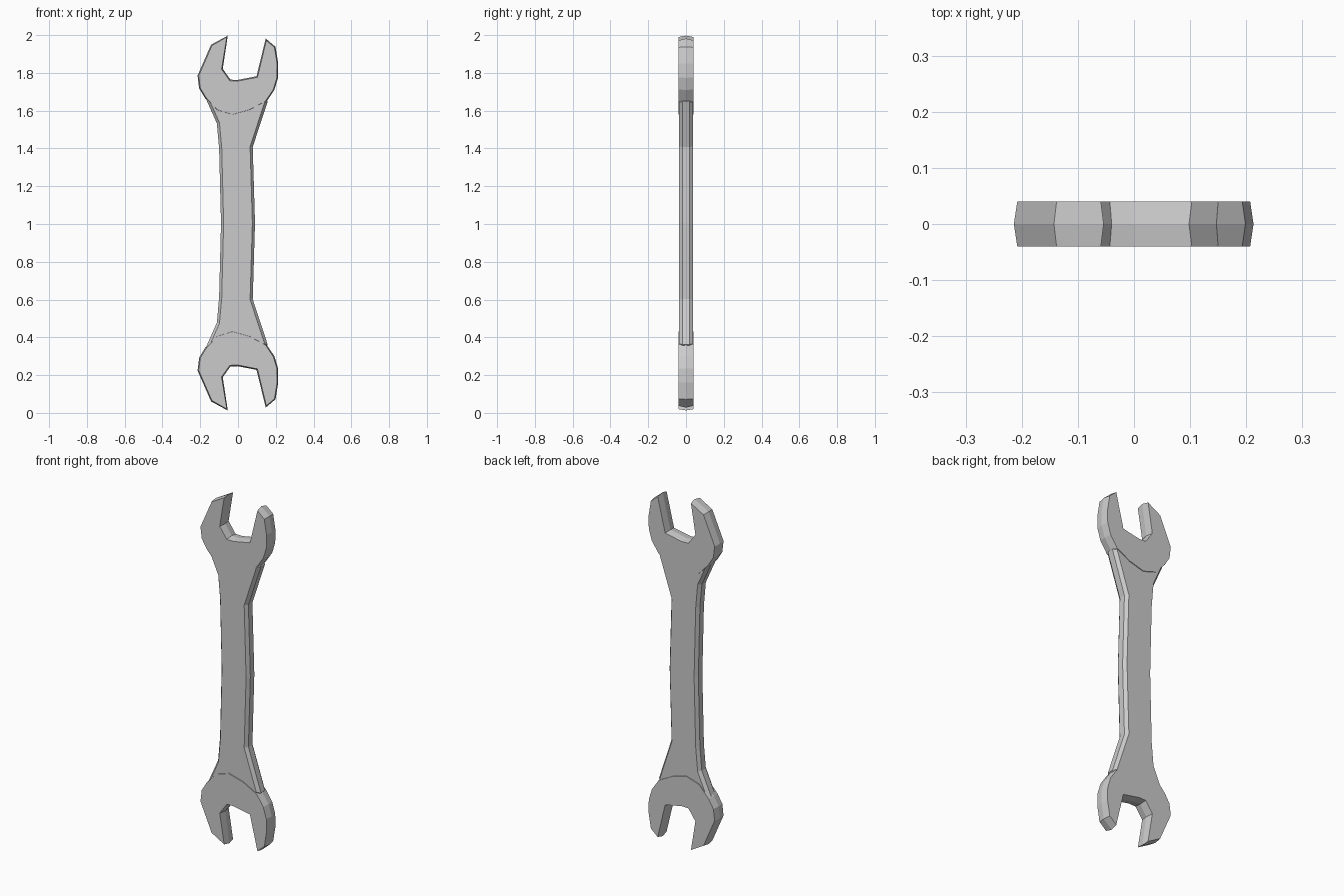
import bpy, bmesh
from mathutils import Vector

if "Cube" in bpy.data.objects:
    bpy.data.objects.remove(bpy.data.objects["Cube"])

MID = 1.005  # height of the mirror plane between the two ends


def offset_outline(pts, d):
    """Move a closed x/z outline outward by d with mitred corners."""
    n = len(pts)
    area = sum(pts[i][0] * pts[(i + 1) % n][1] - pts[(i + 1) % n][0] * pts[i][1] for i in range(n))
    s = 1 if area > 0 else -1
    out = []
    for i in range(n):
        p, a, b = Vector(pts[i]), Vector(pts[i - 1]), Vector(pts[(i + 1) % n])
        e1, e2 = (p - a).normalized(), (b - p).normalized()
        n1, n2 = Vector((e1.y, -e1.x)) * s, Vector((e2.y, -e2.x)) * s
        out.append(p + (n1 + n2) * (d / max(0.6, 1 + n1.dot(n2))))
    return out


def layered_plate(name, outline, layers):
    """Stack offset copies of an outline along y; layers = (y, offset)."""
    bm = bmesh.new()
    rings = [[bm.verts.new((p.x, y, p.y)) for p in offset_outline(outline, d)] for y, d in layers]
    n = len(outline)
    for r, q in zip(rings, rings[1:]):
        for i in range(n):
            j = (i + 1) % n
            bm.faces.new((r[i], r[j], q[j], q[i]))
    bm.faces.new(rings[0])
    bm.faces.new(rings[-1])
    bmesh.ops.recalc_face_normals(bm, faces=bm.faces[:])
    mesh = bpy.data.meshes.new(name)
    bm.to_mesh(mesh)
    bm.free()
    ob = bpy.data.objects.new(name, mesh)
    bpy.context.collection.objects.link(ob)
    return ob


def flip(pts):
    return [(x, 2 * MID - z) for x, z in pts]


# open jaws: outer left, slot, outer right, arc across the handle
jaw = [(-0.17, 1.67), (-0.2, 1.72), (-0.208, 1.785), (-0.138, 1.945),
       (-0.059, 1.99), (-0.087, 1.82), (-0.043, 1.758), (0.0, 1.757), (0.103, 1.777),
       (0.15, 1.972), (0.193, 1.935), (0.207, 1.85), (0.206, 1.775), (0.187, 1.712),
       (0.145, 1.65), (0.06, 1.605), (-0.03, 1.58), (-0.11, 1.605)]
ridge = [(-0.04, 0.0), (0.0, 0.006), (0.04, 0.0)]
layered_plate("upper_jaw", jaw, ridge)
layered_plate("lower_jaw", flip(jaw), ridge)

# handle: waisted bar with chamfered long edges, ends buried in the jaws
right = [(0.09, MID), (0.078, 1.408), (0.157, 1.648), (0.10, 1.70)]
left = [(-0.12, 1.70), (-0.173, 1.67), (-0.112, 1.533), (-0.10, 1.40), (-0.09, MID)]
upper = right + left
handle = upper + flip(upper[1:-1])[::-1]
layered_plate("handle", handle, [(-0.036, -0.014), (-0.018, 0), (0.018, 0), (0.036, -0.014)])
